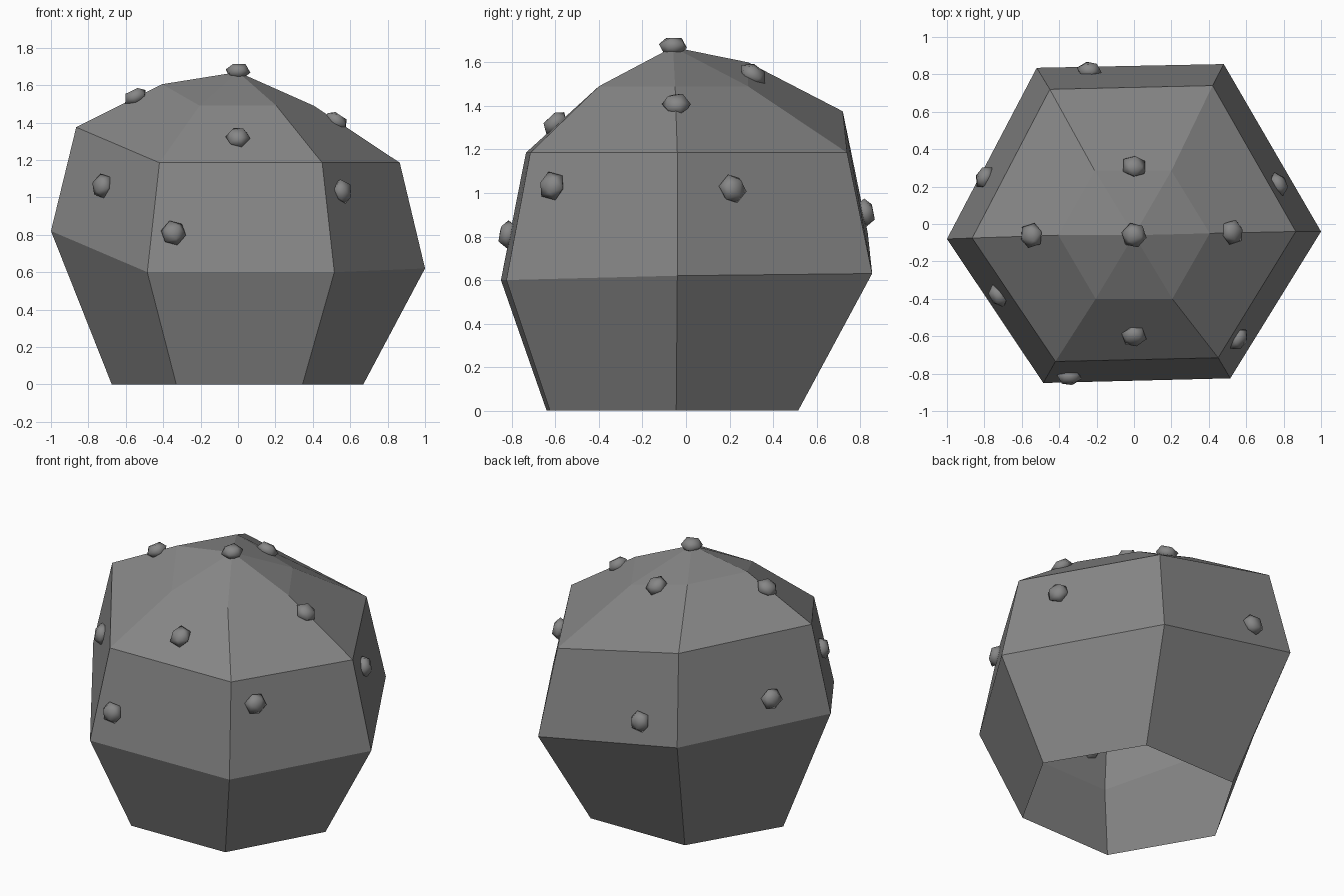
import bpy, bmesh
from mathutils import Vector, Matrix
from mathutils.bvhtree import BVHTree

if "Cube" in bpy.data.objects:
    bpy.data.objects.remove(bpy.data.objects["Cube"])

dark = bpy.data.materials.new("dark_grey")
dark.diffuse_color = (.24, .24, .24, 1)
dark.use_nodes = True
dark.node_tree.nodes["Principled BSDF"].inputs["Base Color"].default_value = dark.diffuse_color

# Hexagonal rings, counter-clockwise from the left corner, bottom to top
rings = [
    [(-.675, -.05, 0), (-.33, -.64, 0), (.345, -.625, 0),
     (.67, -.045, 0), (.335, .515, 0), (-.345, .505, 0)],
    [(-1, -.08, .82), (-.485, -.85, .60), (.515, -.825, .60),
     (1, -.04, .62), (.48, .855, .63), (-.52, .835, .815)],
    [(-.865, -.075, 1.375), (-.42, -.735, 1.185), (.45, -.715, 1.185),
     (.865, -.04, 1.185), (.42, .74, 1.185), (-.45, .72, 1.375)],
    [(-.405, -.06, 1.605), (-.205, -.40, 1.49), (.205, -.40, 1.49),
     (.405, -.05, 1.49), (.20, .285, 1.49), (-.21, .285, 1.60)],
]
apex = (0, -.06, 1.67)


def add_object(name, bm):
    mesh = bpy.data.meshes.new(name)
    bm.to_mesh(mesh)
    bm.free()
    mesh.materials.append(dark)
    ob = bpy.data.objects.new(name, mesh)
    bpy.context.collection.objects.link(ob)
    return ob


# Open-bottomed dome shell
bm = bmesh.new()
loops = [[bm.verts.new(p) for p in ring] for ring in rings]
for low, high in zip(loops, loops[1:]):
    for i in range(6):
        j = (i + 1) % 6
        bm.faces.new((low[i], low[j], high[j], high[i]))
tip = bm.verts.new(apex)
for i in range(6):
    bm.faces.new((loops[-1][i], loops[-1][(i + 1) % 6], tip))
bm.normal_update()
surface = BVHTree.FromBMesh(bm)
add_object("dome_shell", bm)


# Studs: twenty-sided gems, one face turned outward, flattened onto the shell
def stud(name, pos, normal=None, lift=.012):
    loc, face_normal, _, _ = surface.find_nearest(Vector(pos))
    n = Vector(normal).normalized() if normal else face_normal
    bm = bmesh.new()
    bmesh.ops.create_icosphere(bm, subdivisions=1, radius=.069)
    bm.normal_update()
    bm.faces.ensure_lookup_table()
    turn = bm.faces[0].normal.rotation_difference(Vector((0, 0, 1)))
    bm.transform(Matrix.Diagonal((1, 1, .67, 1)) @ turn.to_matrix().to_4x4())
    ob = add_object(name, bm)
    ob.data.shade_smooth()
    ob.location = loc + n * lift
    ob.rotation_euler = n.to_track_quat('Z', 'Y').to_euler()


stud("stud_top", apex, (0, 0, 1), .005)
stud("stud_left_ridge", (-.55, -.06, 1.54), (-.43, 0, .9), .005)
stud("stud_right_ridge", (.525, -.045, 1.405), (.55, 0, .84), 0)
for i, p in enumerate([
    (0, .305, 1.54), (0, -.60, 1.32), (-.345, -.82, .81), (.55, -.61, 1.03),
    (.775, .215, 1.02), (-.24, .825, .91), (-.80, .25, .99), (-.72, -.38, 1.06),
]):
    stud(f"stud_side_{i + 1}", p)
